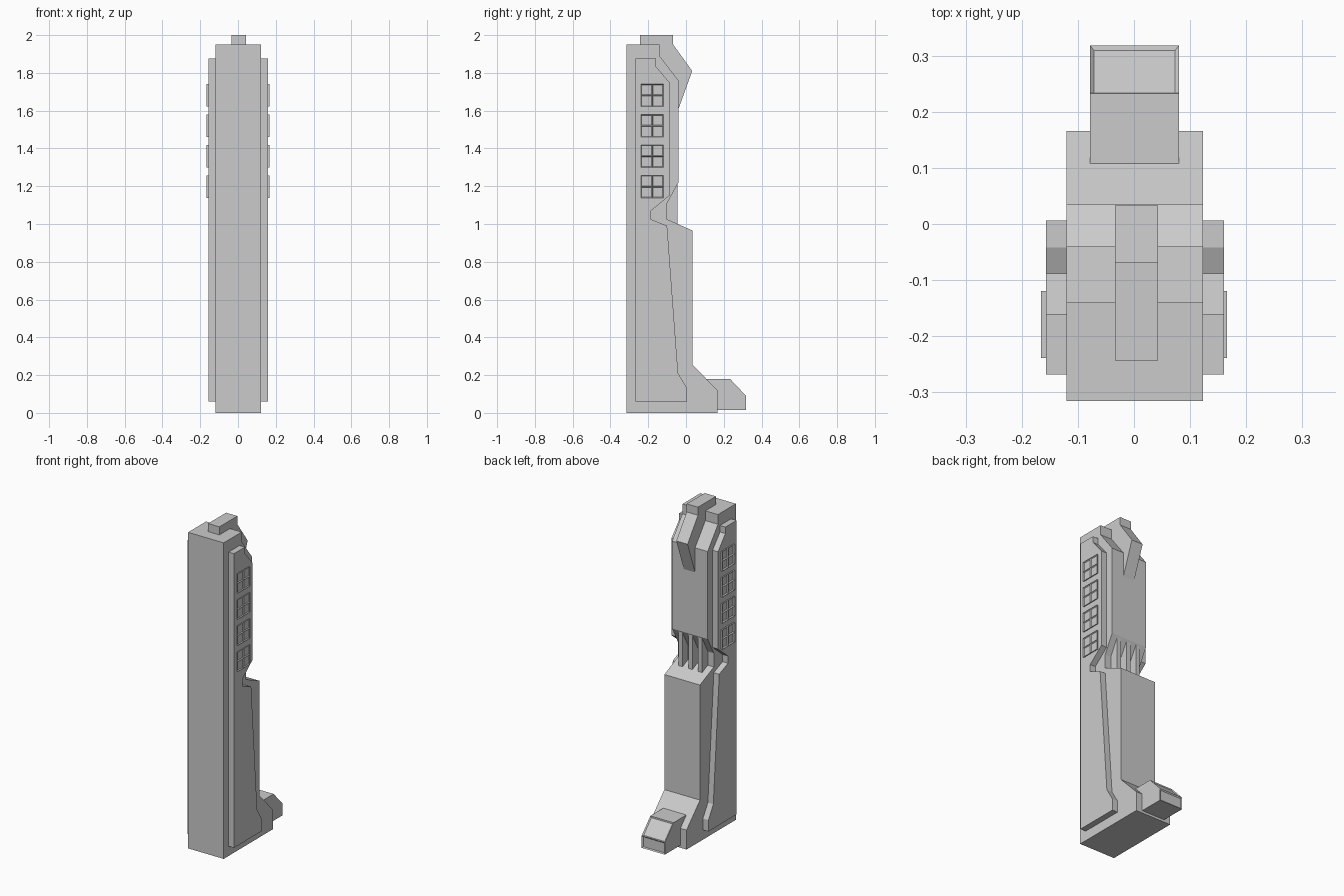
import bpy, bmesh, math
from mathutils import Matrix, Vector

if "Cube" in bpy.data.objects:
    bpy.data.objects.remove(bpy.data.objects["Cube"])


def finish(bm, name):
    bmesh.ops.recalc_face_normals(bm, faces=bm.faces)
    mesh = bpy.data.meshes.new(name)
    bm.to_mesh(mesh)
    bm.free()
    obj = bpy.data.objects.new(name, mesh)
    bpy.context.collection.objects.link(obj)
    return obj


def profile_mesh(points, x0, x1):
    """Extrude a (y, z) outline along x."""
    bm = bmesh.new()
    face = bm.faces.new([bm.verts.new((x0, y, z)) for y, z in points])
    ext = bmesh.ops.extrude_face_region(bm, geom=[face], use_keep_orig=True)
    verts = [g for g in ext["geom"] if isinstance(g, bmesh.types.BMVert)]
    bmesh.ops.translate(bm, verts=verts, vec=(x1 - x0, 0, 0))
    bmesh.ops.recalc_face_normals(bm, faces=bm.faces)
    return bm


# Main tower with notched waist and flared base
body = [(-.315, 0), (.166, 0), (.166, .12), (.035, .255), (.035, .965),
        (-.1, 1.025), (-.1, 1.11), (-.04, 1.22), (-.04, 1.76),
        (-.14, 1.89), (-.14, 1.95), (-.315, 1.95)]
finish(profile_mesh(body, -.12, .123), "tower_body")

# Waist ribs bridging the notch
rib = [(-.12, 1.01), (-.07, 1.0), (-.045, .99), (-.045, 1.225), (-.12, 1.21)]
for i in (-1, 0, 1):
    x = .002 + i * .067
    finish(profile_mesh(rib, x - .014, x + .014), f"waist_rib_{i + 2}")

# Crest on top, running over to the beak at the back
crest = [(-.243, 1.93), (-.243, 2.0), (-.068, 2.0), (-.068, 1.95),
         (.033, 1.81), (-.045, 1.595), (-.1, 1.6), (-.16, 1.86)]
finish(profile_mesh(crest, -.034, .043), "top_crest")

# Toe block with recessed sloped and end faces
toe = [(.09, .015), (.318, .015), (.318, .09), (.233, .18), (.09, .18)]
bm = profile_mesh(toe, -.078, .08)
panels = [f for f in bm.faces if f.normal.y > .5]
bmesh.ops.inset_individual(bm, faces=panels, thickness=.01, depth=-.006)
finish(bm, "toe_block")

# Side panels and their four-pane windows
panel = [(-.268, .06), (.006, .06), (.006, .13), (-.042, .21), (-.1, .99),
         (-.185, 1.025), (-.185, 1.07), (-.088, 1.15), (-.088, 1.75),
         (-.16, 1.835), (-.16, 1.875), (-.268, 1.875)]
for side, label in ((-1, "left"), (1, "right")):
    face_x = .0015 + side * .1585
    finish(profile_mesh(panel, side * .115, face_x), f"side_panel_{label}")
    for n in range(4):
        bm = bmesh.new()
        bmesh.ops.create_grid(bm, x_segments=2, y_segments=2, size=.06)
        ext = bmesh.ops.extrude_face_region(bm, geom=bm.faces[:])["geom"]
        bmesh.ops.translate(bm, vec=(0, 0, .012),
                            verts=[g for g in ext if isinstance(g, bmesh.types.BMVert)])
        bm.normal_update()
        panes = [g for g in ext if isinstance(g, bmesh.types.BMFace)]
        bmesh.ops.inset_individual(bm, faces=panes, thickness=.008)
        bmesh.ops.translate(bm, vec=(0, 0, -.007),
                            verts=list({v for f in panes for v in f.verts}))
        place = (Matrix.Translation((side * .1655 - side * .012, -.179, 1.198 + n * .161))
                 @ Matrix.Rotation(side * math.pi / 2, 4, "Y"))
        bmesh.ops.transform(bm, matrix=place, verts=bm.verts)
        finish(bm, f"window_{label}_{n + 1}")
